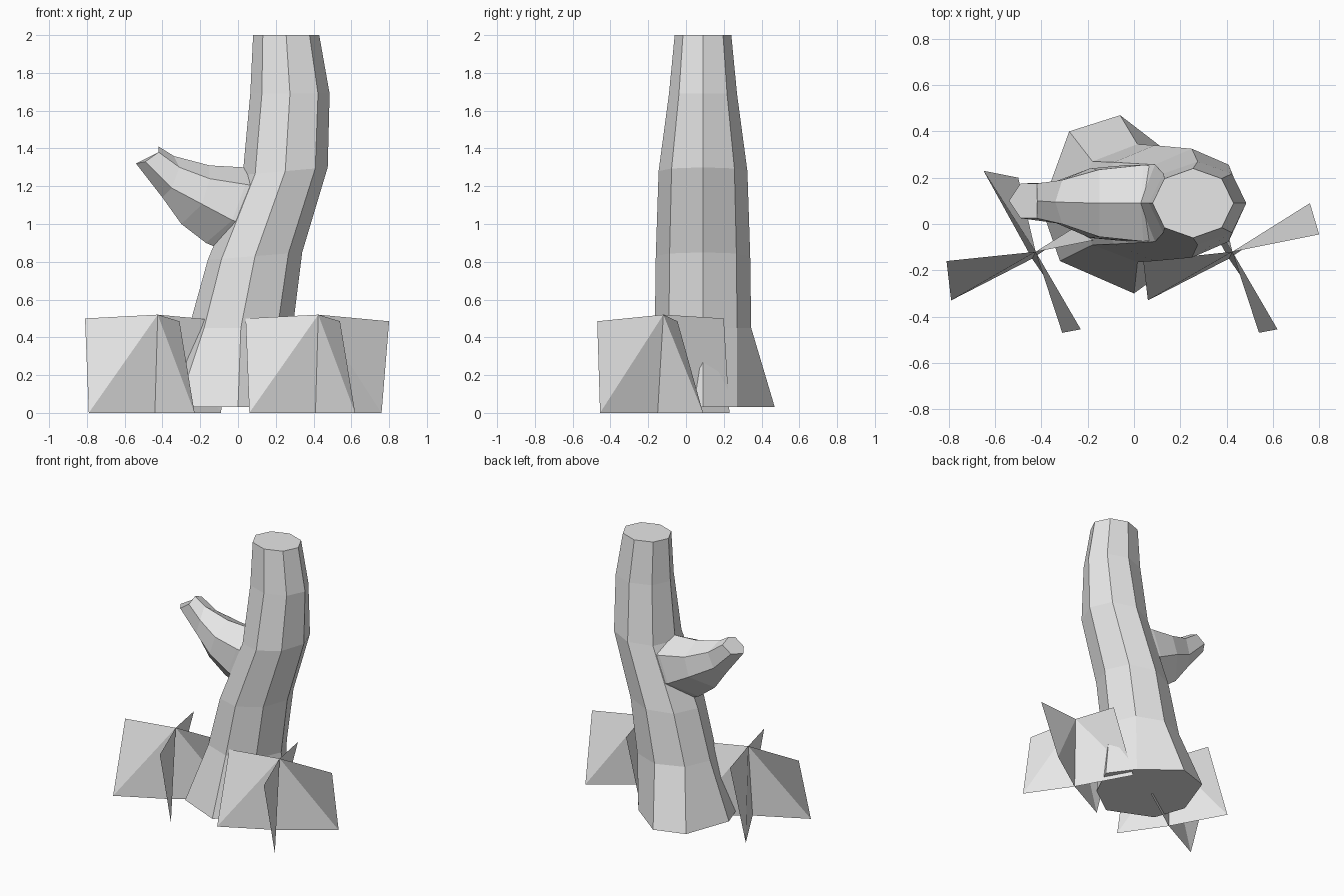
import bpy, bmesh, math

if "Cube" in bpy.data.objects:
    bpy.data.objects.remove(bpy.data.objects["Cube"])

grey = bpy.data.materials.new("plain_grey")
grey.diffuse_color = (0.8, 0.8, 0.8, 1)
grey.use_nodes = True
grey.node_tree.nodes["Principled BSDF"].inputs["Base Color"].default_value = grey.diffuse_color


def finish(name, bm, closed=True):
    if closed:
        bmesh.ops.recalc_face_normals(bm, faces=bm.faces[:])
    me = bpy.data.meshes.new(name)
    bm.to_mesh(me)
    bm.free()
    me.materials.append(grey)
    ob = bpy.data.objects.new(name, me)
    bpy.context.collection.objects.link(ob)
    return ob


def loft(name, rings):
    """Skin a list of equal-length point rings and cap both ends."""
    bm = bmesh.new()
    vs = [[bm.verts.new(p) for p in ring] for ring in rings]
    n = len(vs[0])
    for a, b in zip(vs, vs[1:]):
        for i in range(n):
            j = (i + 1) % n
            bm.faces.new((a[i], a[j], b[j], b[i]))
    bm.faces.new(vs[0])
    bm.faces.new(vs[-1])
    return finish(name, bm)


def octagon(cx, cy, rx, ry, z, tilt=0.0):
    pts = []
    for i in range(8):
        a = i * math.pi / 4
        pts.append((cx + rx * math.cos(a), cy + ry * math.sin(a),
                    z + tilt * math.cos(a)))
    return pts


# Leaning eight-sided trunk with a flared root ring
roots = [(0.33, 0.09), (0.20, 0.27), (-0.06, 0.47), (-0.28, 0.40),
         (-0.40, 0.07), (-0.32, -0.16), (0.0, -0.30), (0.22, -0.14)]
loft("trunk", [
    [(x, y, 0.03) for x, y in roots],
    octagon(0.015, 0.09, 0.275, 0.255, 0.45),
    octagon(0.09, 0.09, 0.25, 0.25, 0.83, 0.02),
    octagon(0.25, 0.09, 0.225, 0.235, 1.28, 0.02),
    octagon(0.275, 0.09, 0.21, 0.18, 1.69),
    octagon(0.255, 0.09, 0.175, 0.15, 2.0),
])


def hexagon(y, top, upper, lower, bottom):
    """Branch section, mirrored about the given y; side points are (x, half width, z)."""
    def side(p, s):
        return (p[0], y + s * p[1], p[2])
    return [(top[0], y, top[1]), side(upper, -1), side(lower, -1),
            (bottom[0], y, bottom[1]), side(lower, 1), side(upper, 1)]


# Broken side branch tapering to its cut tip
loft("branch", [
    hexagon(0.09, (0.10, 1.29), (0.10, 0.16, 1.20), (0.03, 0.165, 1.00), (-0.10, 0.87)),
    hexagon(0.09, (0.03, 1.30), (0.04, 0.165, 1.21), (-0.03, 0.165, 1.02), (-0.17, 0.90)),
    hexagon(0.09, (-0.15, 1.31), (-0.15, 0.145, 1.24), (-0.19, 0.15, 1.105), (-0.30, 1.00)),
    hexagon(0.095, (-0.34, 1.36), (-0.31, 0.095, 1.30), (-0.35, 0.085, 1.19), (-0.40, 1.14)),
    hexagon(0.10, (-0.42, 1.41), (-0.42, 0.075, 1.38), (-0.49, 0.075, 1.33), (-0.54, 1.32)),
])

# Grass clumps: four upright blades fanned about a centre line
blades = [  # outer top corner, outer bottom corner
    ((-0.81, -0.16, 0.50), (-0.79, -0.33, 0.0)),
    ((-0.31, -0.47, 0.485), (-0.23, -0.455, 0.0)),
    ((-0.05, -0.045, 0.485), (-0.09, 0.09, 0.0)),
    ((-0.50, 0.20, 0.50), (-0.65, 0.23, 0.0)),
]
for name, dx in (("left_grass", 0.0), ("right_grass", 0.85)):
    bm = bmesh.new()

    def vert(p):
        return bm.verts.new((p[0] + dx, p[1], p[2]))

    mid_top, mid_low = vert((-0.425, -0.12, 0.52)), vert((-0.44, -0.15, 0.0))
    for t, b in blades:
        vt, vb = vert(t), vert(b)
        bm.faces.new((mid_top, vt, vb))
        bm.faces.new((mid_top, vb, mid_low))
    finish(name, bm, closed=False)
